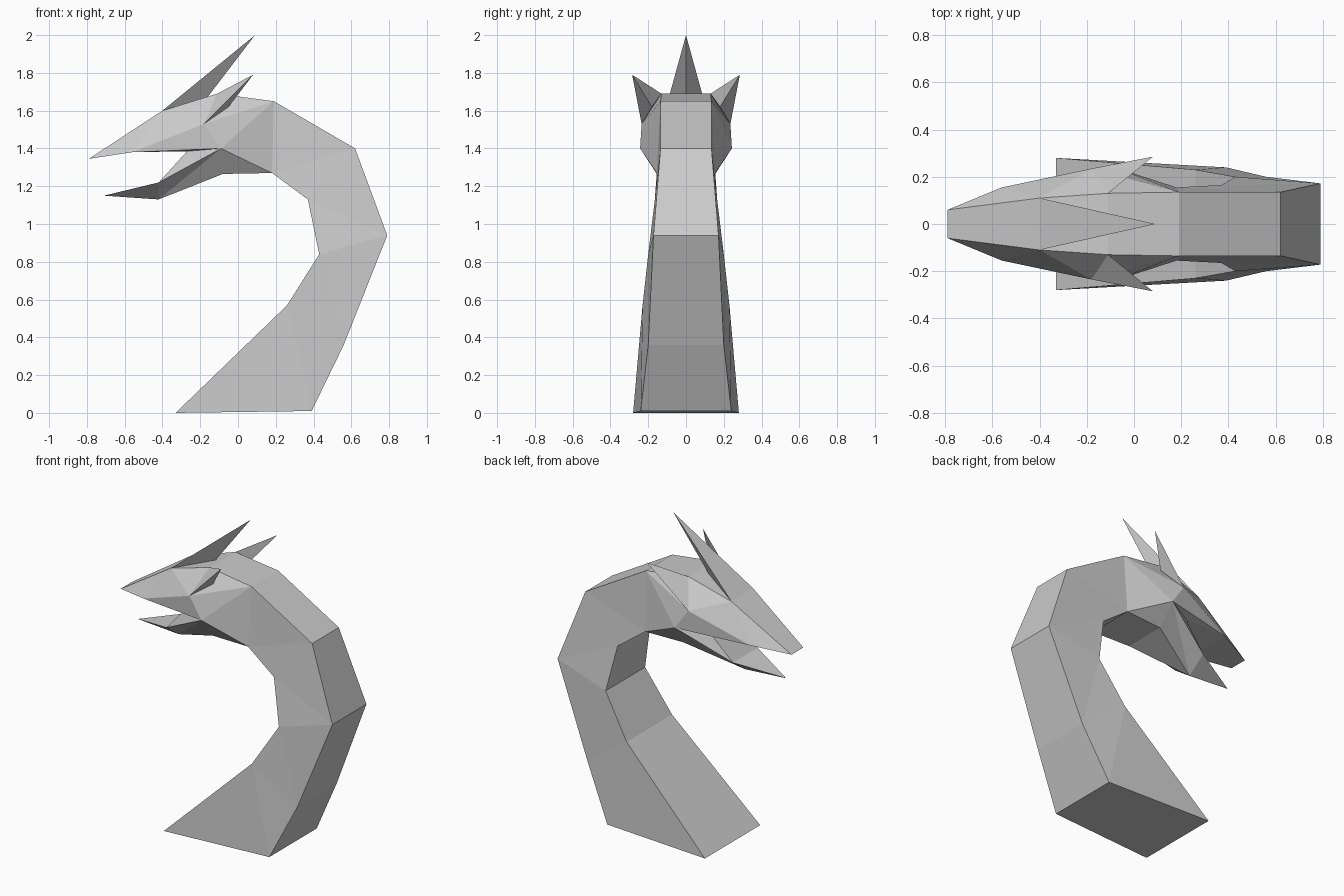
import bpy, bmesh

if "Cube" in bpy.data.objects:
    bpy.data.objects.remove(bpy.data.objects["Cube"])


def mirrored_mesh(name, points, sides, strips):
    """Side faces are mirrored in y; strips bridge the left and right edges."""
    bm = bmesh.new()
    left, right = {}, {}
    for key, (x, y, z) in points.items():
        left[key] = bm.verts.new((x, y, z))
        right[key] = bm.verts.new((x, -y, z)) if y else left[key]
    for side in sides:
        bm.faces.new([left[k] for k in side])
        bm.faces.new([right[k] for k in reversed(side)])
    for strip in strips:
        for a, b in zip(strip, strip[1:]):
            loop = [left[a], left[b], right[b], right[a]]
            bm.faces.new(list(dict.fromkeys(loop)))
    bmesh.ops.recalc_face_normals(bm, faces=bm.faces)
    mesh = bpy.data.meshes.new(name)
    bm.to_mesh(mesh)
    bm.free()
    obj = bpy.data.objects.new(name, mesh)
    bpy.context.collection.objects.link(obj)
    return obj


# Neck: four-sided rings, inner and outer edge as (x, half width, z)
inner = [(-0.33, 0.28, 0), (0.26, 0.23, 0.57), (0.43, 0.20, 0.84),
         (0.37, 0.165, 1.13), (0.18, 0.155, 1.27)]
outer = [(0.39, 0.24, 0.01), (0.56, 0.20, 0.36), (0.79, 0.172, 0.94),
         (0.62, 0.135, 1.40), (0.19, 0.135, 1.65)]
points, sides = {}, []
for i, (a, b) in enumerate(zip(inner, outer)):
    points["i", i], points["o", i] = a, b
    if i:
        sides.append([("i", i - 1), ("i", i), ("o", i - 1)])
        sides.append([("i", i), ("o", i), ("o", i - 1)])
front = [("i", i) for i in range(5)]
back = [("o", i) for i in range(5)]
mirrored_mesh("neck", points, sides, [front, back, [("i", 0), ("o", 0)]])

# Head with open mouth
head = {
    "N": outer[-1], "I": inner[-1],          # joint with the neck
    "T": (-0.11, 0.13, 1.69),                # crown
    "R": (-0.40, 0.11, 1.60),                # forehead
    "S": (-0.79, 0.06, 1.345),               # snout tip
    "L": (-0.56, 0.155, 1.38),               # upper lip
    "B": (-0.18, 0.235, 1.53),               # brow
    "V": (-0.09, 0.243, 1.40),               # cheek
    "M": (-0.27, 0.15, 1.385),               # mouth corner
    "J": (-0.42, 0.125, 1.22),               # lower lip
    "P": (-0.71, 0, 1.15),                   # jaw tip
    "E": (-0.42, 0, 1.13),                   # chin
    "K": (-0.08, 0.14, 1.265),               # throat
}
mirrored_mesh("head", head,
              ["SLR", "LBR", "LVB", "RBT", "BNT", "BVN", "VIN", "VKI",
               "LMV", "VMJ", "VJE", "VEK", "JPE"],
              ["NTRSLMJP", "IKE"])

# Top horn
mirrored_mesh("top_horn",
              {"a": (-0.40, 0.11, 1.60), "b": (-0.17, 0, 1.66), "t": (0.09, 0, 2.0)},
              ["abt"], ["at", "ab"])

# Side horns
mirrored_mesh("side_horns",
              {"a": head["T"], "b": head["B"], "c": (-0.05, 0.18, 1.62),
               "t": (0.08, 0.285, 1.79)},
              ["abt", "bct", "cat", "acb"], [])
